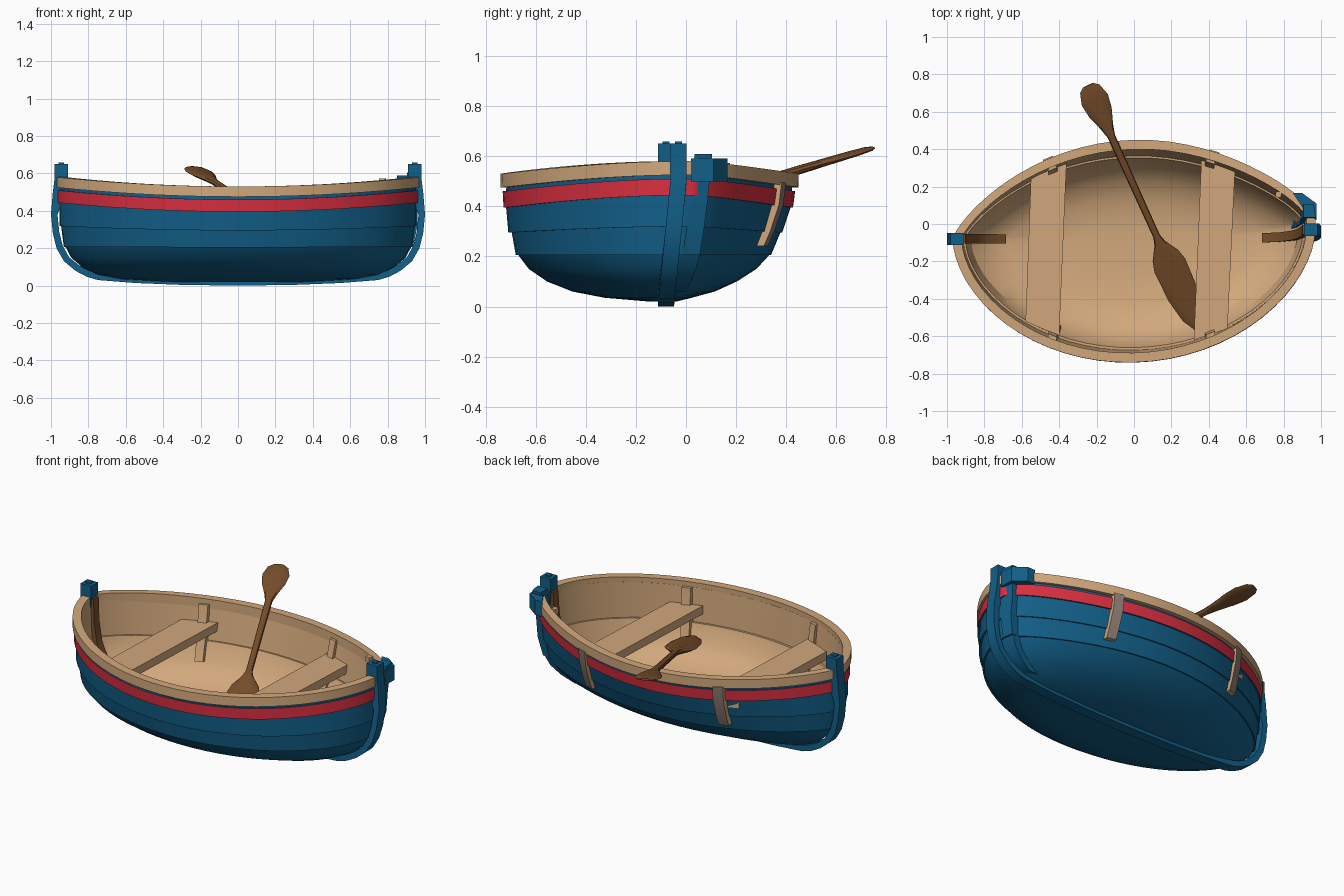
import bpy, bmesh, math
from mathutils import Vector

cube = bpy.data.objects.get("Cube")
if cube:
    bpy.data.objects.remove(cube, do_unlink=True)


def material(name, rgb):
    m = bpy.data.materials.new(name)
    m.use_nodes = True
    m.diffuse_color = (*rgb, 1)
    m.node_tree.nodes["Principled BSDF"].inputs["Base Color"].default_value = (*rgb, 1)
    return m


BLUE = material("blue_paint", (0.006, 0.115, 0.25))
RED = material("red_paint", (0.70, 0.028, 0.05))
TAN = material("pale_wood", (0.64, 0.39, 0.20))
BROWN = material("dark_wood", (0.19, 0.08, 0.025))
TAUPE = material("weathered_strap", (0.27, 0.20, 0.17))
parts = []


def make(name, verts, faces, mats, indices=None):
    mesh = bpy.data.meshes.new(name)
    mesh.from_pydata(verts, [], faces)
    for m in mats:
        mesh.materials.append(m)
    if indices:
        mesh.polygons.foreach_set("material_index", indices)
    bm = bmesh.new()
    bm.from_mesh(mesh)
    bmesh.ops.recalc_face_normals(bm, faces=bm.faces)
    bm.to_mesh(mesh)
    bm.free()
    ob = bpy.data.objects.new(name, mesh)
    bpy.context.collection.objects.link(ob)
    parts.append(ob)
    return ob


def loft(name, rings, mats, rows=None, wrap=False):
    """Skin closed rings; cap both ends, or join last ring to first."""
    n, k = len(rings[0]), len(rings)
    faces, idx = [], []
    for r in range(k if wrap else k - 1):
        a, b = r * n, (r + 1) % k * n
        for i in range(n):
            j = (i + 1) % n
            faces.append((a + i, a + j, b + j, b + i))
            idx.append(rows[r] if rows else 0)
    if not wrap:
        faces += [tuple(range(n)), tuple(range((k - 1) * n, k * n))]
        idx += [rows[0], rows[-1]] if rows else [0, 0]
    return make(name, [p for ring in rings for p in ring], faces, mats, idx)


def prism(name, corners, z0, z1, mat):
    return loft(name, [[(x, y, z) for x, y in corners] for z in (z0, z1)], [mat])


# Hull shape: plan outline with sheer, fuller on the front side
def centre(t, z):
    return -0.08 + 0.025 * (1 + t) * min(1, z / 0.5)


def hull_point(t, side, z, ex, front, back):
    body = max(0, 1 - t * t)
    if side < 0:
        y = -front * 0.685 * body ** 0.57
    else:
        y = back * (0.505 * body ** 0.77 + 0.07 * max(t, 0) ** 4)
    lift = 0.05 * t * t * min(1, max(0, (z - 0.2) / 0.2))
    return Vector((0.97 * ex * t, centre(t, z) + y, z + lift))


N = 32
SPAN = [-math.cos(math.pi * i / N) for i in range(N + 1)]


def ring(row):
    return ([hull_point(t, -1, *row[:4]) for t in SPAN]
            + [hull_point(t, 1, *row[:4]) for t in SPAN[:0:-1]])


# Rows: height, length scale, front width, back width
INNER = [(0.07, 0.40, 0.20, 0.15), (0.085, 0.70, 0.50, 0.40), (0.13, 0.82, 0.70, 0.60),
         (0.20, 0.90, 0.81, 0.74), (0.30, 0.93, 0.87, 0.83), (0.30, 0.94, 0.89, 0.85),
         (0.50, 0.95, 0.925, 0.91)]
TOPSIDE = [(0.50, 0.985, 0.965, 0.95), (0.46, 0.985, 0.965, 0.95)]
STRIPE = [(0.46, 0.995, 0.985, 0.975), (0.395, 0.995, 0.975, 0.965)]
PLANKS = [(0.395, 0.985, 0.96, 0.945), (0.295, 0.985, 0.94, 0.89), (0.295, 0.975, 0.92, 0.875),
          (0.205, 0.96, 0.89, 0.81), (0.205, 0.95, 0.875, 0.795), (0.15, 0.92, 0.81, 0.70),
          (0.10, 0.86, 0.70, 0.55), (0.06, 0.78, 0.55, 0.38), (0.035, 0.65, 0.36, 0.20),
          (0.02, 0.40, 0.10, 0.08)]
ALL = INNER + TOPSIDE + STRIPE + PLANKS
rows = [2] * len(INNER) + [0] * len(TOPSIDE) + [1] + [0] * len(PLANKS)
loft("hull", [ring(r) for r in ALL], [BLUE, RED, TAN], rows)

# Gunwale rim
loft("gunwale", [ring(r) for r in ((0.53, 1, 1, 1), (0.53, 0.95, 0.925, 0.90),
                                   (0.475, 0.95, 0.925, 0.90), (0.475, 1, 1, 1))],
     [TAN], wrap=True)


# Keel, stems and inner aprons are ribbons along a side profile
def ribbon(name, path, width, mat, depth):
    rings = []
    for i, (x, z) in enumerate(path):
        a, b = path[max(i - 1, 0)], path[min(i + 1, len(path) - 1)]
        d = Vector((b[0] - a[0], b[1] - a[1])).normalized()
        h = depth(z)
        xi, zi = x - d.y * h, z + d.x * h
        y = centre(x, z)
        w = width / 2
        rings.append([(x, y - w, z), (x, y + w, z), (xi, y + w, zi), (xi, y - w, zi)])
    return loft(name, rings, [mat])


half = [(0.3, 0.004), (0.55, 0.014), (0.75, 0.03), (0.81, 0.048), (0.87, 0.08), (0.93, 0.13),
        (0.97, 0.20), (0.99, 0.28), (1.0, 0.38), (0.99, 0.50), (0.98, 0.58), (0.98, 0.65)]
keel = [(-x, z) for x, z in half[::-1]] + [(0, 0)] + half
ribbon("keel_and_stems", keel, 0.065, BLUE, lambda z: 0.035 if z < 0.45 else 0.07)
apron = [(0.70, 0.07), (0.80, 0.115), (0.87, 0.20), (0.91, 0.30), (0.93, 0.42), (0.935, 0.57)]
ribbon("left_apron", apron, 0.05, BROWN, lambda z: 0.035)
ribbon("right_apron", [(-x, z) for x, z in apron[::-1]], 0.05, BROWN, lambda z: 0.035)

# Small square pegs on the stem tops
for side in (-1, 1):
    x, y, s = side * 0.945, centre(side, 0.6), 0.014
    prism("stem_peg", [(x - s, y - s), (x + s, y - s), (x + s, y + s), (x - s, y + s)],
          0.64, 0.658, BLUE)

# Second stem at the back corner of the left end
rings = []
for row in [(0.56, 1, 1, 1)] + PLANKS[:2] + PLANKS[3:8]:
    p = hull_point(0.985, 1, *row)
    y0, y1 = p.y - 0.035, p.y + 0.035
    x0, x1 = p.x - 0.05, p.x + 0.018
    rings.append([(x0, y0, p.z), (x1, y0, p.z), (x1 - 0.012, y1, p.z), (x0, y1, p.z)])
loft("second_stem", rings, [BLUE])
prism("corner_plate", [(0.85, 0.165), (0.92, 0.06), (0.975, 0.02), (0.975, 0.11), (0.90, 0.165)],
      0.50, 0.59, BLUE)
prism("rim_peg", [(0.755, 0.145), (0.785, 0.14), (0.79, 0.17), (0.76, 0.175)], 0.54, 0.572, TAN)

# Bench seats
prism("left_bench", [(0.36, 0.345), (0.54, 0.285), (0.50, -0.56), (0.32, -0.62)],
      0.36, 0.41, TAN)
prism("right_bench", [(-0.36, 0.345), (-0.55, 0.275), (-0.58, -0.52), (-0.40, -0.60)],
      0.36, 0.41, TAN)


# Ribs inside and straps outside follow the hull side
def strip(name, x, side, rows, offset, thick, width, mats):
    rings = []
    for row in rows:
        pts = []
        for dx, out in ((-1, 0), (1, 0), (1, 1), (-1, 1)):
            p = hull_point((x + dx * width / 2) / 0.97, side, *row)
            p.y += side * (offset + out * thick)
            pts.append(p)
        rings.append(pts)
    return loft(name, rings, mats)


for x in (0.43, -0.46):
    for side in (-1, 1):
        strip("inner_rib", x, side, INNER[3:5] + INNER[6:], -0.02, 0.03, 0.05, [TAN])
    strap = strip("outer_strap", x, 1, [(0.485, 1, 1, 0.975), (0.395, 1, 1, 0.965),
                  (0.295, 1, 1, 0.90), (0.24, 1, 1, 0.85)], -0.015, 0.032, 0.055, [TAN, TAUPE])
    for f in strap.data.polygons:
        f.material_index = int(f.normal.y > 0.6)

# Double-ended paddle resting on the rim: position, half width, half thickness
A, B = Vector((-0.245, 0.742, 0.633)), Vector((0.345, -0.56, 0.24))
along = (B - A).normalized()
across = along.cross(Vector((0, 0, 1))).normalized()
up = across.cross(along)
stations = [(0, 0.03, 0.006), (0.015, 0.057, 0.01), (0.06, 0.076, 0.012), (0.11, 0.066, 0.014),
            (0.17, 0.036, 0.016), (0.21, 0.021, 0.018), (0.62, 0.019, 0.018),
            (0.65, 0.032, 0.02), (0.70, 0.075, 0.016), (0.74, 0.09, 0.014),
            (0.86, 0.085, 0.012), (0.95, 0.06, 0.01), (1, 0.02, 0.006)]
rings = []
for s, w, h in stations:
    c = A.lerp(B, s)
    rings.append([c + across * w * math.cos(a) + up * h * math.sin(a)
                  for a in (math.tau * i / 10 for i in range(10))])
loft("paddle", rings, [BROWN])

# Smooth shading with crisp edges
bpy.ops.object.select_all(action="DESELECT")
for ob in parts:
    ob.select_set(True)
bpy.context.view_layer.objects.active = parts[0]
bpy.ops.object.shade_smooth_by_angle(angle=math.radians(30))
